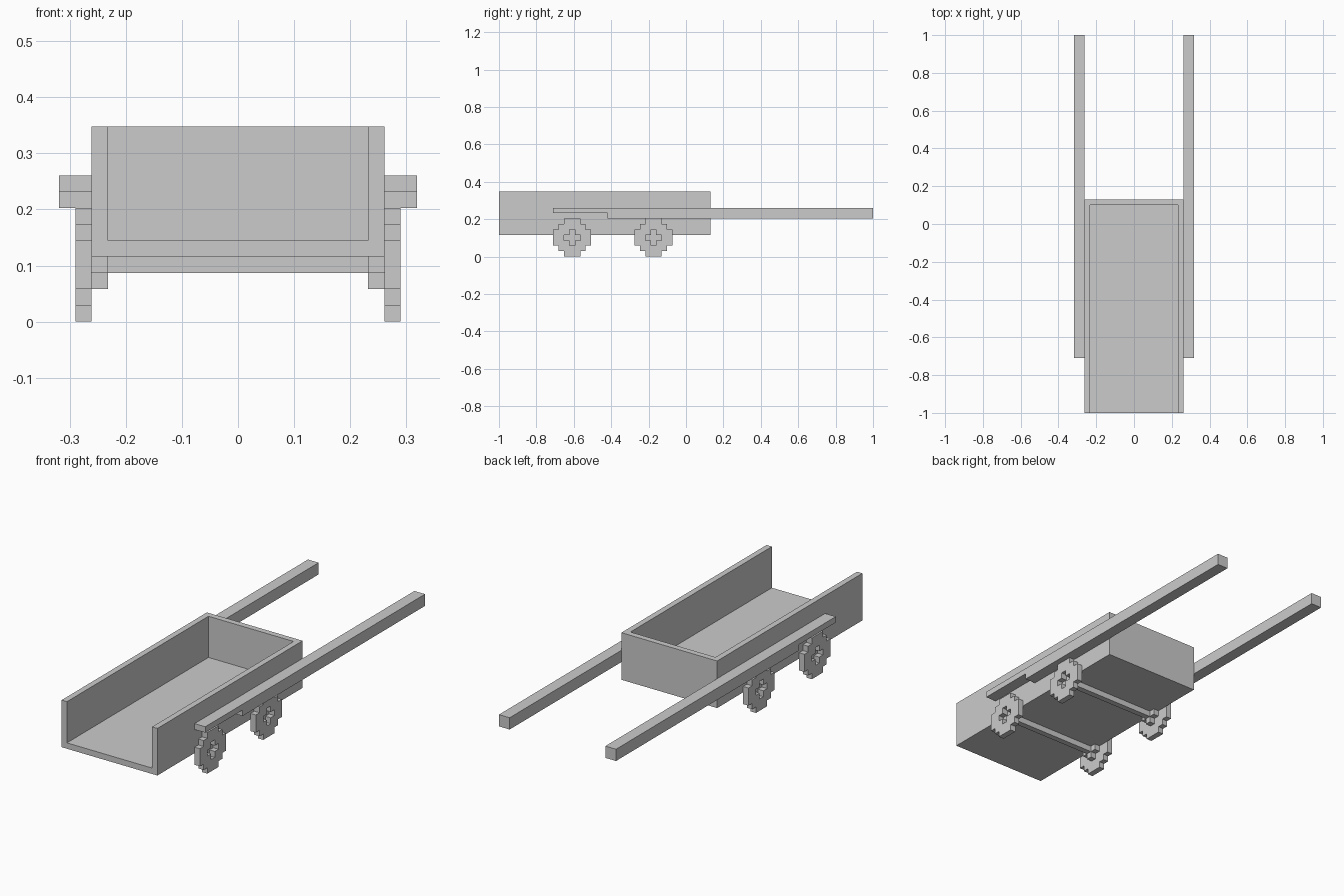
import bpy, bmesh
from mathutils import Vector

if "Cube" in bpy.data.objects:
    bpy.data.objects.remove(bpy.data.objects["Cube"])

U = 2 / 69  # one block unit


def finish(bm, name, mirror=False):
    bmesh.ops.remove_doubles(bm, verts=bm.verts, dist=1e-5)
    bmesh.ops.recalc_face_normals(bm, faces=bm.faces)
    mesh = bpy.data.meshes.new(name)
    bm.to_mesh(mesh)
    bm.free()
    ob = bpy.data.objects.new(name, mesh)
    bpy.context.collection.objects.link(ob)
    if mirror:
        ob.modifiers.new("Mirror", "MIRROR").use_clip = False
    return ob


def extrude(bm, faces, vec):
    res = bmesh.ops.extrude_face_region(bm, geom=faces, use_keep_orig=True)
    verts = [g for g in res["geom"] if isinstance(g, bmesh.types.BMVert)]
    bmesh.ops.translate(bm, verts=verts, vec=Vector(vec) * U)


def prism(name, points, vec, mirror=False):
    """Closed profile in block units, extruded along vec."""
    bm = bmesh.new()
    face = bm.faces.new([bm.verts.new(Vector(p) * U) for p in points])
    extrude(bm, [face], vec)
    return finish(bm, name, mirror)


def stepped_disc(name, cy, cz, x, inside):
    """One-block-thick pixel disc in the YZ plane, mirrored to both sides."""
    bm = bmesh.new()
    for a in range(-3, 4):
        for b in range(-3, 4):
            if inside(a, b):
                corners = [(-.5, -.5), (.5, -.5), (.5, .5), (-.5, .5)]
                bm.faces.new([bm.verts.new(Vector((x, cy + a + i, cz + b + j)) * U)
                              for i, j in corners])
    bmesh.ops.remove_doubles(bm, verts=bm.verts, dist=1e-5)
    extrude(bm, bm.faces[:], (1, 0, 0))
    return finish(bm, name, mirror=True)


# Open-fronted cart bed: U-shaped channel and the closed end
channel = [(-9, 4), (9, 4), (9, 12), (8, 12), (8, 5), (-8, 5), (-8, 12), (-9, 12)]
prism("cart_bed", [(x, -34.5, z) for x, z in channel], (0, 39, 0))
prism("end_board", [(-8, 3.5, 5), (8, 3.5, 5), (8, 3.5, 12), (-8, 3.5, 12)], (0, 1, 0))

# Long pull shafts, thinner above the front wheels
shaft = [(-24.5, 8), (-14.5, 8), (-14.5, 7), (34.5, 7), (34.5, 9), (-24.5, 9)]
prism("pull_shafts", [(9, y, z) for y, z in shaft], (2, 0, 0), mirror=True)

# Wheels with a cross-shaped recess, hubs behind them, and axles
for label, cy in (("front", -21), ("rear", -6)):
    stepped_disc(label + "_wheels", cy, 3.5, 9,
                 lambda a, b: max(abs(a), abs(b)) <= 3 and 1 < abs(a) + abs(b) <= 4)
    stepped_disc(label + "_hubs", cy, 3.5, 8,
                 lambda a, b: abs(a) + abs(b) <= 1 and b <= 0)
    prism(label + "_axle", [(-8, cy - .5, 3), (-8, cy + .5, 3),
                            (-8, cy + .5, 4), (-8, cy - .5, 4)], (16, 0, 0))
